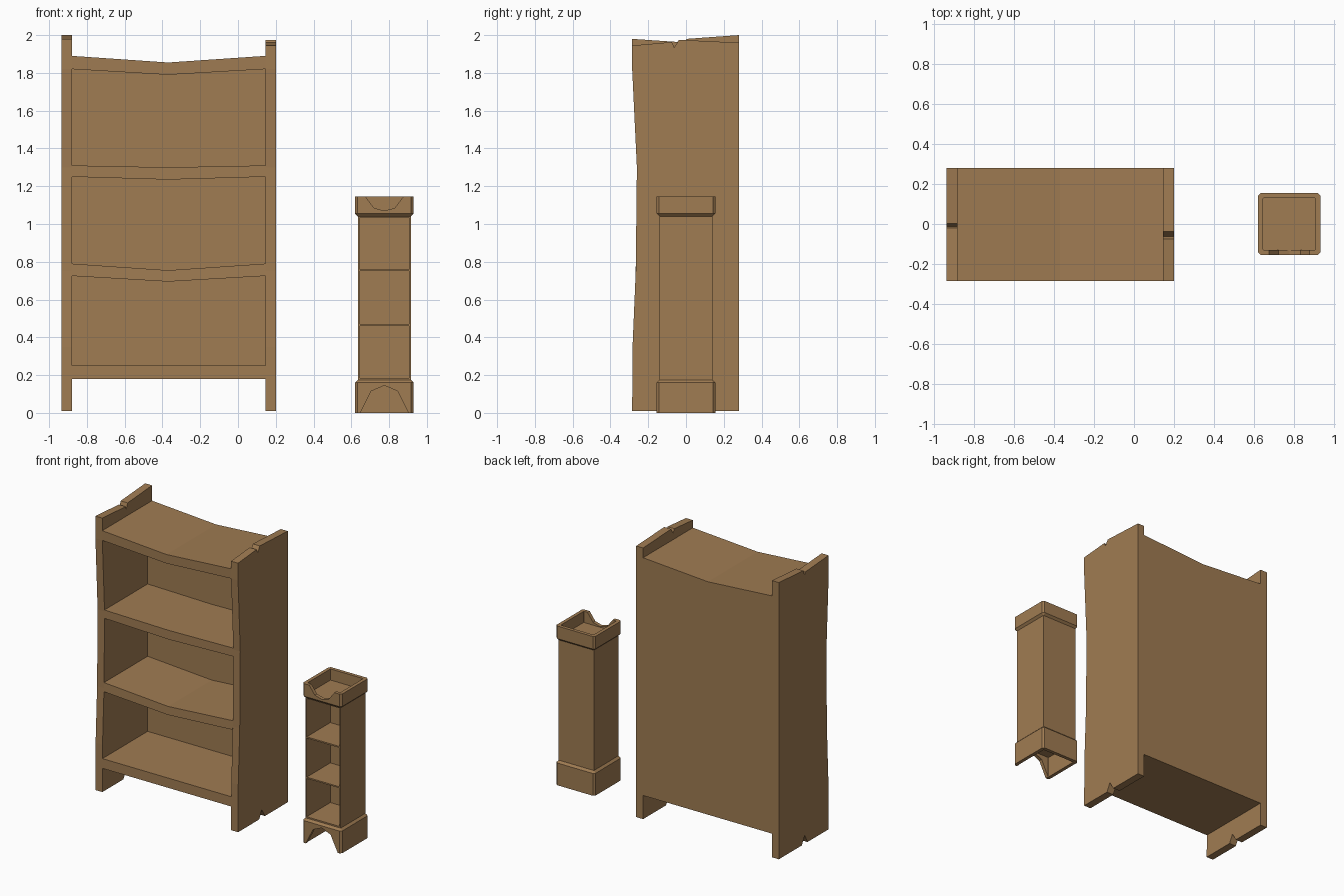
import bpy
import bmesh

cube = bpy.data.objects.get("Cube")
if cube:
    bpy.data.objects.remove(cube, do_unlink=True)

# One plain timber colour
WOOD = (0.35, 0.20, 0.085, 1)
wood = bpy.data.materials.new("brown wood")
wood.use_nodes = True
wood.diffuse_color = WOOD
bsdf = next(n for n in wood.node_tree.nodes if n.type == "BSDF_PRINCIPLED")
bsdf.inputs["Base Color"].default_value = WOOD


def finish(name, bm):
    bmesh.ops.recalc_face_normals(bm, faces=bm.faces[:])
    mesh = bpy.data.meshes.new(name)
    bm.to_mesh(mesh)
    bm.free()
    mesh.materials.append(wood)
    obj = bpy.data.objects.new(name, mesh)
    bpy.context.collection.objects.link(obj)
    return obj


def loft(name, rings):
    """Join matching point rings and cap both ends."""
    bm = bmesh.new()
    rows = [[bm.verts.new(p) for p in ring] for ring in rings]
    for low, high in zip(rows, rows[1:]):
        for i in range(len(low)):
            j = (i + 1) % len(low)
            bm.faces.new((low[i], low[j], high[j], high[i]))
    bm.faces.new(rows[0])
    bm.faces.new(rows[-1])
    return finish(name, bm)


def prism_x(name, outline, x0, x1):
    return loft(name, [[(x, y, z) for y, z in outline] for x in (x0, x1)])


def prism_y(name, outline, front, back):
    """Extrude an x-z outline; front may be a function of height."""
    at = front if callable(front) else (lambda z: front)
    return loft(name, [[(x, at(z), z) for x, z in outline],
                       [(x, back, z) for x, z in outline]])


def box(name, x, y, z):
    return prism_y(name, [(x[0], z[0]), (x[1], z[0]), (x[1], z[1]), (x[0], z[1])], *y)


def cut(obj, cutter):
    mod = obj.modifiers.new("cut", "BOOLEAN")
    mod.operation = "DIFFERENCE"
    mod.solver = "EXACT"
    mod.object = cutter
    graph = bpy.context.evaluated_depsgraph_get()
    mesh = bpy.data.meshes.new_from_object(obj.evaluated_get(graph))
    obj.modifiers.clear()
    obj.data = mesh
    bpy.data.objects.remove(cutter, do_unlink=True)


# Large bookcase: bowed front edge shared by panels and shelves
BOW = [(-0.285, 0.01), (-0.283, 0.35), (-0.266, 0.75), (-0.26, 1.3), (-0.285, 1.82)]
BACK = 0.28


def bow_y(z):
    for (y0, z0), (y1, z1) in zip(BOW, BOW[1:]):
        if z <= z1:
            return y0 + (y1 - y0) * (z - z0) / (z1 - z0)
    return BOW[-1][0]


FOOT_NOTCH = [(0.02, 0.01), (0.0, 0.045), (-0.015, 0.07), (-0.03, 0.04), (-0.045, 0.01)]
TOPS = {
    "right_side_panel": (-0.935, -0.88, [(-0.285, 1.98), (-0.02, 1.962),
                                         (-0.012, 1.94), (0.002, 1.98), (BACK, 2.0)]),
    "left_side_panel": (0.145, 0.20, [(-0.285, 1.945), (-0.075, 1.963),
                                      (-0.062, 1.935), (-0.038, 1.975), (BACK, 1.96)]),
}
for name, (x0, x1, top) in TOPS.items():
    prism_x(name, BOW + top + [(BACK, 0.01)] + FOOT_NOTCH, x0, x1)

# Sagging shelves: (top end, top middle, bottom end, bottom middle)
LEFT, MID, RIGHT = -0.88, -0.37, 0.145
SHELVES = {
    "top_board": (1.89, 1.855, 1.82, 1.79),
    "upper_shelf": (1.31, 1.30, 1.25, 1.235),
    "lower_shelf": (0.79, 0.755, 0.725, 0.695),
    "bottom_shelf": (0.25, 0.25, 0.18, 0.18),
}
for name, (te, tm, be, bm_) in SHELVES.items():
    prism_y(name, [(LEFT, be), (MID, bm_), (RIGHT, be),
                   (RIGHT, te), (MID, tm), (LEFT, te)], bow_y, 0.23)
prism_y("back_board", [(LEFT, 0.18), (RIGHT, 0.18), (RIGHT, 1.89),
                       (MID, 1.855), (LEFT, 1.89)], 0.23, BACK)

# Small cabinet
CX = 0.775


def chamfered(half, c, z):
    h, k = half, half - c
    pts = [(k, -h), (h, -k), (h, k), (k, h), (-k, h), (-h, k), (-h, -k), (-k, -h)]
    return [(CX + x, y, z) for x, y in pts]


# Hollow plinth with an arched front
plinth = loft("cabinet_plinth", [
    chamfered(0.13, 0.002, 0.15), chamfered(0.13, 0.002, 0.0),
    chamfered(0.155, 0.013, 0.0), chamfered(0.155, 0.013, 0.16),
    chamfered(0.14, 0.002, 0.175)])
ARCH = [(-0.135, -0.02), (-0.127, 0.0), (-0.07, 0.115), (0, 0.145),
        (0.07, 0.115), (0.127, 0.0), (0.135, -0.02)]
cut(plinth, prism_y("arch_cutter", [(CX + x, z) for x, z in ARCH], -0.2, -0.1))

# Tray top with a scooped front
tray = loft("cabinet_tray", [
    chamfered(0.14, 0.002, 1.04), chamfered(0.155, 0.013, 1.055),
    chamfered(0.155, 0.013, 1.145), chamfered(0.13, 0.002, 1.145),
    chamfered(0.13, 0.002, 1.065)])
SCOOP = [(-0.11, 1.16), (-0.1, 1.145), (-0.055, 1.085), (0, 1.07),
         (0.055, 1.085), (0.1, 1.145), (0.11, 1.16)]
cut(tray, prism_y("scoop_cutter", [(CX + x, z) for x, z in SCOOP], -0.2, -0.1))

# Open cabinet body
Z = (0.17, 1.045)
for side, s in (("left", 1), ("right", -1)):
    box(f"cabinet_{side}_wall", sorted((CX + s * 0.14, CX + s * 0.13)), (-0.14, 0.14), Z)
INNER = (CX - 0.13, CX + 0.13)
box("cabinet_back", INNER, (0.128, 0.14), Z)
for name, z in (("floor", (0.17, 0.185)), ("lower_shelf", (0.46, 0.47)),
                ("upper_shelf", (0.75, 0.76)), ("ceiling", (1.035, 1.045))):
    box(f"cabinet_{name}", INNER, (-0.14, 0.128), z)
